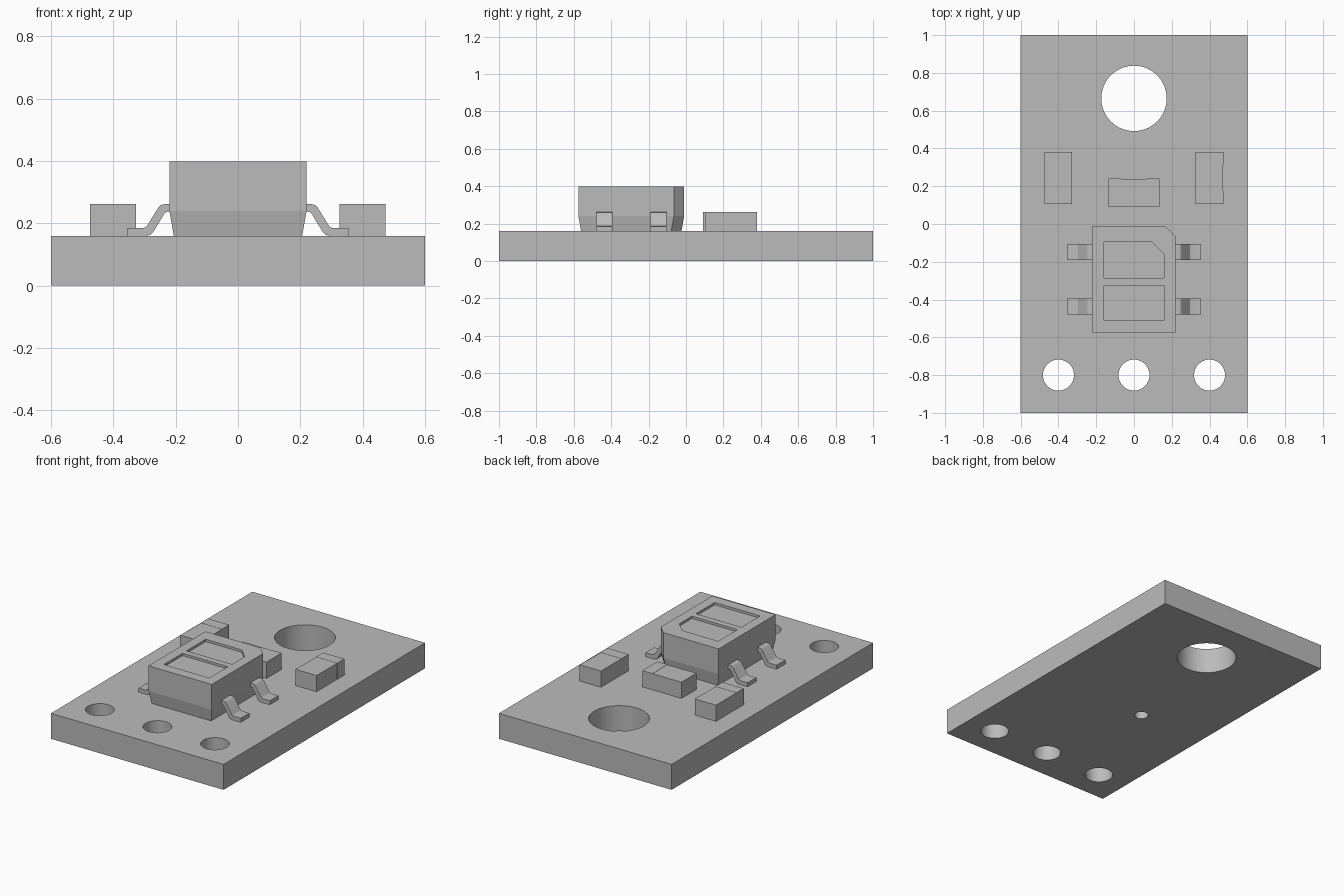
import bpy
import bmesh

if "Cube" in bpy.data.objects:
    bpy.data.objects.remove(bpy.data.objects["Cube"], do_unlink=True)

BOARD_TOP = 0.16
CHIP_TOP = 0.398

grey = bpy.data.materials.new("plain grey")
grey.use_nodes = True
grey.diffuse_color = (0.5, 0.5, 0.5, 1)
grey.node_tree.nodes["Principled BSDF"].inputs["Base Color"].default_value = (0.5, 0.5, 0.5, 1)


def finish(name, bm):
    """Turn a bmesh into a named object with the shared material."""
    bmesh.ops.recalc_face_normals(bm, faces=bm.faces)
    mesh = bpy.data.meshes.new(name)
    bm.to_mesh(mesh)
    bm.free()
    mesh.materials.append(grey)
    obj = bpy.data.objects.new(name, mesh)
    bpy.context.collection.objects.link(obj)
    return obj


def loft(name, rings):
    """Join matching rings of points and cap both ends."""
    bm = bmesh.new()
    loops = [[bm.verts.new(p) for p in ring] for ring in rings]
    count = len(loops[0])
    for low, high in zip(loops, loops[1:]):
        for i in range(count):
            j = (i + 1) % count
            bm.faces.new((low[i], low[j], high[j], high[i]))
    bm.faces.new(loops[0])
    bm.faces.new(loops[-1])
    return finish(name, bm)


def box(name, x0, x1, y0, y1, z0, z1):
    outline = [(x0, y0), (x1, y0), (x1, y1), (x0, y1)]
    return loft(name, [[(x, y, z) for x, y in outline] for z in (z0, z1)])


def cylinder(name, x, y, radius):
    bm = bmesh.new()
    bmesh.ops.create_cone(bm, cap_ends=True, segments=64, radius1=radius,
                          radius2=radius, depth=1)
    bmesh.ops.translate(bm, verts=bm.verts, vec=(x, y, 0))
    return finish(name, bm)


def smooth(obj):
    bpy.ops.object.select_all(action="DESELECT")
    obj.select_set(True)
    bpy.context.view_layer.objects.active = obj
    bpy.ops.object.shade_smooth_by_angle(angle=0.5)


def cut(obj, cutter):
    """Subtract the cutter for good, then remove it."""
    mod = obj.modifiers.new("cut", "BOOLEAN")
    mod.operation = "DIFFERENCE"
    mod.solver = "EXACT"
    mod.object = cutter
    bpy.context.view_layer.objects.active = obj
    bpy.ops.object.modifier_apply(modifier=mod.name)
    bpy.data.objects.remove(cutter, do_unlink=True)


def clipped_outline(x, y0, y1, clip):
    """Rectangle with its back left corner cut off."""
    return [(-x, y0), (x, y0), (x, y1 - clip), (x - clip, y1), (-x, y1)]


# Circuit board: mounting hole, three pin holes, small hole under the chip
board = box("circuit_board", -0.6, 0.6, -1, 1, 0, BOARD_TOP)
holes = [(0, 0.665, 0.173), (-0.14, -0.1, 0.04)]
holes += [(x, -0.8, 0.082) for x in (-0.4, 0, 0.4)]
for x, y, radius in holes:
    cut(board, cylinder("hole_cutter", x, y, radius))
smooth(board)

# Chip body: clipped corner, tapered towards the board
rings = []
for z, inset in ((BOARD_TOP, 0.014), (0.24, 0), (CHIP_TOP, 0)):
    outline = clipped_outline(0.22 - inset, -0.575 + inset, -0.01 - inset, 0.055)
    rings.append([(x, y, z) for x, y in outline])
chip = loft("chip_body", rings)

# Two shallow windows in the chip top
for y0, y1, clip in ((-0.51, -0.325, 0.002), (-0.285, -0.095, 0.065)):
    outline = clipped_outline(0.158, y0, y1, clip)
    cut(chip, loft("window_cutter", [[(x, y, z) for x, y in outline]
                                     for z in (CHIP_TOP - 0.015, 0.5)]))

# Bent chip leads, side profile as (distance from centre, height)
profile = [(0.21, 0.262), (0.235, 0.262), (0.247, 0.259), (0.256, 0.25),
           (0.29, 0.195), (0.296, 0.188), (0.304, 0.185), (0.355, 0.185),
           (0.355, 0.16), (0.295, 0.16), (0.282, 0.163), (0.272, 0.172),
           (0.24, 0.225), (0.234, 0.234), (0.225, 0.238), (0.21, 0.238)]
for side, side_name in ((1, "left"), (-1, "right")):
    for y, row in ((-0.4365, "front"), (-0.148, "back")):
        lead = loft(f"{side_name}_{row}_lead",
                    [[(side * x, y + w, z) for x, z in profile]
                     for w in (-0.043, 0.043)])
        smooth(lead)

# Small components: a body with a terminal at each end
PART_TOP = 0.262
TERMINAL = 0.07
STEP = 0.001


def component(name, x0, x1, y0, y1):
    if x1 - x0 > y1 - y0:
        ends = [(x0, x0 + TERMINAL, y0, y1), (x1 - TERMINAL, x1, y0, y1)]
        body = (x0 + TERMINAL, x1 - TERMINAL, y0 + STEP, y1 - STEP)
    else:
        ends = [(x0, x1, y0, y0 + TERMINAL), (x0, x1, y1 - TERMINAL, y1)]
        body = (x0 + STEP, x1 - STEP, y0 + TERMINAL, y1 - TERMINAL)
    box(name + "_body", *body, BOARD_TOP, PART_TOP - STEP)
    for end, label in zip(ends, ("first", "second")):
        box(f"{name}_{label}_terminal", *end, BOARD_TOP, PART_TOP)


component("left_component", 0.325, 0.473, 0.105, 0.38)
component("right_component", -0.475, -0.327, 0.105, 0.38)
component("middle_component", -0.136, 0.136, 0.09, 0.24)
